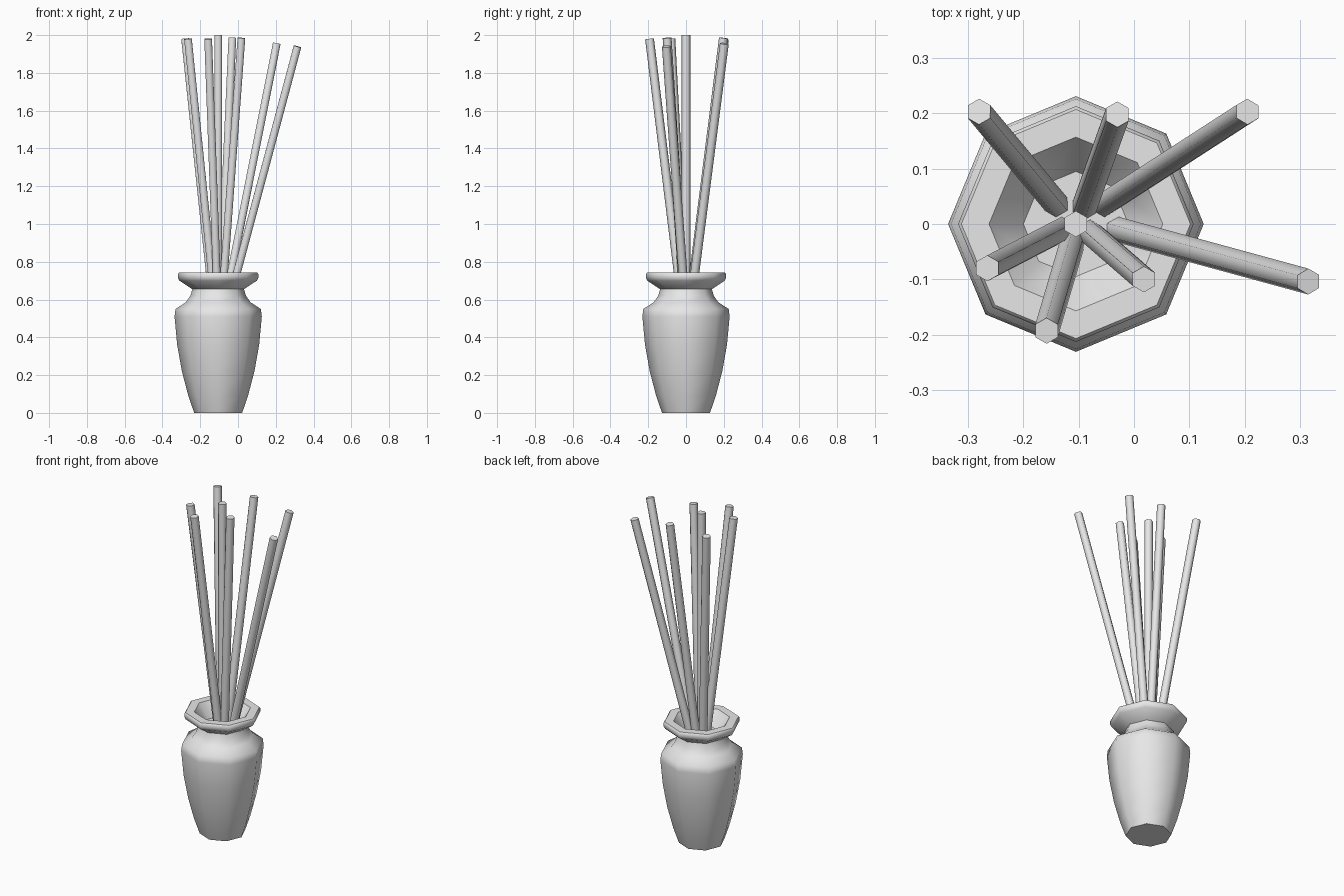
import bpy, bmesh, math
from mathutils import Vector, Matrix

cube = bpy.data.objects.get("Cube")
if cube:
    bpy.data.objects.remove(cube)

CX = -0.105          # vase axis
FLOOR = 0.66         # level inside the neck where the reeds start


def make_material(name, rgb):
    mat = bpy.data.materials.new(name)
    mat.use_nodes = True
    mat.diffuse_color = (*rgb, 1)
    mat.node_tree.nodes["Principled BSDF"].inputs["Base Color"].default_value = (*rgb, 1)
    return mat


grey = make_material("light grey", (0.8, 0.8, 0.8))


def finish(name, bm, angle):
    bmesh.ops.recalc_face_normals(bm, faces=bm.faces)
    mesh = bpy.data.meshes.new(name)
    bm.to_mesh(mesh)
    bm.free()
    mesh.materials.append(grey)
    obj = bpy.data.objects.new(name, mesh)
    bpy.context.collection.objects.link(obj)
    bpy.ops.object.select_all(action="DESELECT")
    obj.select_set(True)
    bpy.context.view_layer.objects.active = obj
    bpy.ops.object.shade_smooth_by_angle(angle=math.radians(angle))
    return obj


def lathe(name, profile, sides, angle):
    """Revolve (radius, z) points and cap both ends."""
    bm = bmesh.new()
    rings = []
    for r, z in profile:
        turns = [math.tau * i / sides for i in range(sides)]
        rings.append([bm.verts.new((CX + r * math.cos(t), r * math.sin(t), z)) for t in turns])
    for low, high in zip(rings, rings[1:]):
        for i in range(sides):
            j = (i + 1) % sides
            bm.faces.new((low[i], low[j], high[j], high[i]))
    bm.faces.new(rings[0])
    bm.faces.new(rings[-1])
    return finish(name, bm, angle)


# Eight-sided vase: body, shoulder, neck, flared lip and inner bowl
lathe("vase", [
    (0.127, 0), (0.158, 0.09), (0.192, 0.22), (0.217, 0.36), (0.231, 0.51),
    (0.226, 0.55), (0.172, 0.585), (0.147, 0.62), (0.137, 0.655),
    (0.205, 0.70), (0.213, 0.715), (0.213, 0.735), (0.207, 0.742),
    (0.157, 0.742), (0.095, FLOOR),
], 8, 50)


# Six-sided reeds fanning out of the neck: (start x, y), (tip x, y, z)
def reed(name, start, tip):
    a, b = Vector((*start, FLOOR - 0.01)), Vector(tip)
    axis = b - a
    bm = bmesh.new()
    turn = Matrix.Rotation(math.radians(30), 4, "Z")
    place = Matrix.Translation((a + b) / 2) @ Vector((0, 0, 1)).rotation_difference(axis).to_matrix().to_4x4()
    bmesh.ops.create_cone(bm, cap_ends=True, segments=6, radius1=0.0235, radius2=0.0235,
                          depth=axis.length, matrix=place)
    # Point one edge of the section toward the back
    if not any(abs(v.co.x - a.x) < 0.002 for v in bm.verts):
        bm.transform(place @ turn @ place.inverted())
    finish(name, bm, 65)


reeds = [
    ((CX, 0), (CX, 0, 2.0)),
    ((-0.14, 0.035), (-0.28, 0.203, 1.98)),
    ((-0.09, 0.03), (-0.03, 0.198, 1.985)),
    ((-0.055, 0.035), (0.205, 0.203, 1.955)),
    ((-0.03, -0.01), (0.315, -0.104, 1.94)),
    ((-0.08, -0.015), (0.018, -0.1, 1.985)),
    ((-0.11, -0.03), (-0.158, -0.193, 1.98)),
    ((-0.13, -0.01), (-0.265, -0.08, 1.98)),
]
for n, (start, tip) in enumerate(reeds, 1):
    reed(f"reed_{n}", start, tip)
